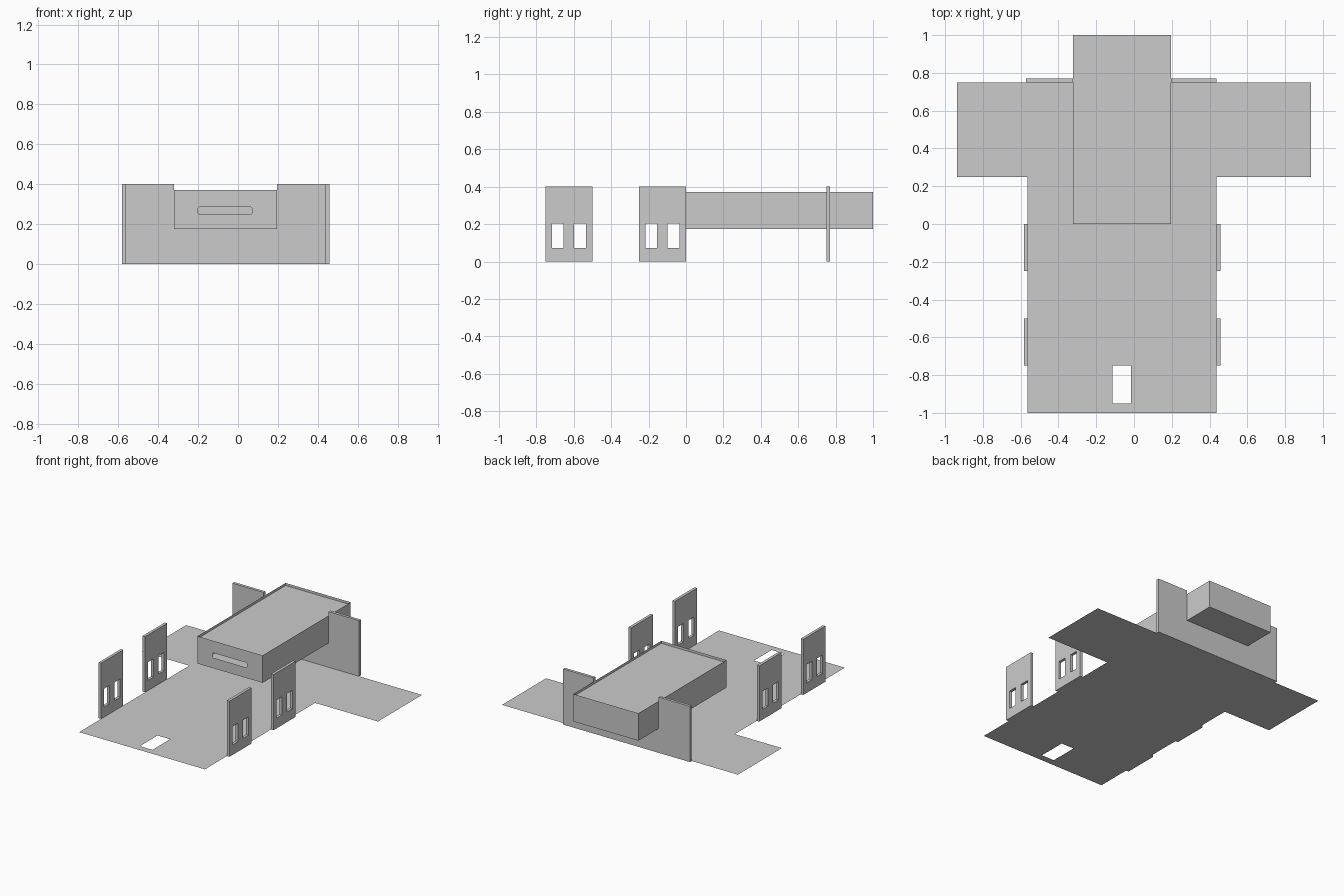
import bpy, bmesh
from math import cos, sin, pi
from mathutils import Vector

if "Cube" in bpy.data.objects:
    bpy.data.objects.remove(bpy.data.objects["Cube"])


def rect(u0, u1, v0, v1):
    return [(u0, v0), (u1, v0), (u1, v1), (u0, v1)]


def rounded_rect(u0, u1, v0, v1, r, steps=4):
    pts = []
    corners = [(u1 - r, v1 - r), (u0 + r, v1 - r), (u0 + r, v0 + r), (u1 - r, v0 + r)]
    for q, (cu, cv) in enumerate(corners):
        for i in range(steps + 1):
            a = pi / 2 * (q + i / steps)
            pts.append((cu + r * cos(a), cv + r * sin(a)))
    return pts


def plate(name, outlines, place, push=None):
    """Fill an outline (first loop) with holes (other loops), optionally extruded."""
    bm = bmesh.new()
    edges = []
    for loop in outlines:
        vs = [bm.verts.new(place(u, v)) for u, v in loop]
        edges += [bm.edges.new((vs[i - 1], vs[i])) for i in range(len(vs))]
    bmesh.ops.triangle_fill(bm, edges=edges, use_beauty=True)
    if push:
        ext = bmesh.ops.extrude_face_region(bm, geom=bm.faces[:], use_keep_orig=True)
        moved = [g for g in ext["geom"] if isinstance(g, bmesh.types.BMVert)]
        bmesh.ops.translate(bm, verts=moved, vec=Vector(push))
        bmesh.ops.recalc_face_normals(bm, faces=bm.faces[:])
    me = bpy.data.meshes.new(name)
    bm.to_mesh(me)
    bm.free()
    ob = bpy.data.objects.new(name, me)
    bpy.context.collection.objects.link(ob)
    return ob


L, R, ARM, T = -0.5625, 0.4375, 0.9375, 0.02     # floor sides, arm reach, wall thickness
BX0, BX1, BZ0, BZ1 = -0.322, 0.196, 0.175, 0.372  # raised box extents
LID = BZ1 - 0.018

# T-shaped floor sheet with a hatch opening
floor = [(L, -1), (R, -1), (R, 0.25), (ARM, 0.25), (ARM, 0.75),
         (-ARM, 0.75), (-ARM, 0.25), (L, 0.25)]
plate("floor", [floor, rect(-0.115, -0.015, -0.95, -0.75)], lambda u, v: (u, v, 0))

# side wall panels, each with two windows
for side, x in (("left", L - T), ("right", R)):
    for end, y in (("front", -0.75), ("back", -0.25)):
        loops = [rect(y, y + 0.25, 0, 0.4)]
        loops += [rect(y + o, y + o + 0.063, 0.073, 0.204) for o in (0.033, 0.152)]
        plate(f"{side}_{end}_window_wall", loops,
              lambda u, v, x=x: (x, u, v), (T, 0, 0))

# rear wall, notched to carry the box
wall = [(L - 0.008, 0), (R, 0), (R, 0.4), (BX1, 0.4), (BX1, BZ0),
        (BX0, BZ0), (BX0, 0.4), (L - 0.008, 0.4)]
plate("rear_wall", [wall], lambda u, v: (u, 0.75, v), (0, T, 0))

# raised box made of thin sheets: slotted front, plain sides, floor and sunken lid
face = rect(BX0, BX1, BZ0, BZ1)
slot = rounded_rect(-0.2, 0.07, 0.25, 0.285, 0.008)
plate("box_front", [face, slot], lambda u, v: (u, 0, v))
plate("box_back", [face], lambda u, v: (u, 1, v))
for side, x in (("left", BX0), ("right", BX1)):
    plate(f"box_{side}_side", [rect(0, 1, BZ0, BZ1)], lambda u, v, x=x: (x, u, v))
for part, z in (("bottom", BZ0), ("lid", LID)):
    plate(f"box_{part}", [rect(BX0, BX1, 0, 1)], lambda u, v, z=z: (u, v, z))
